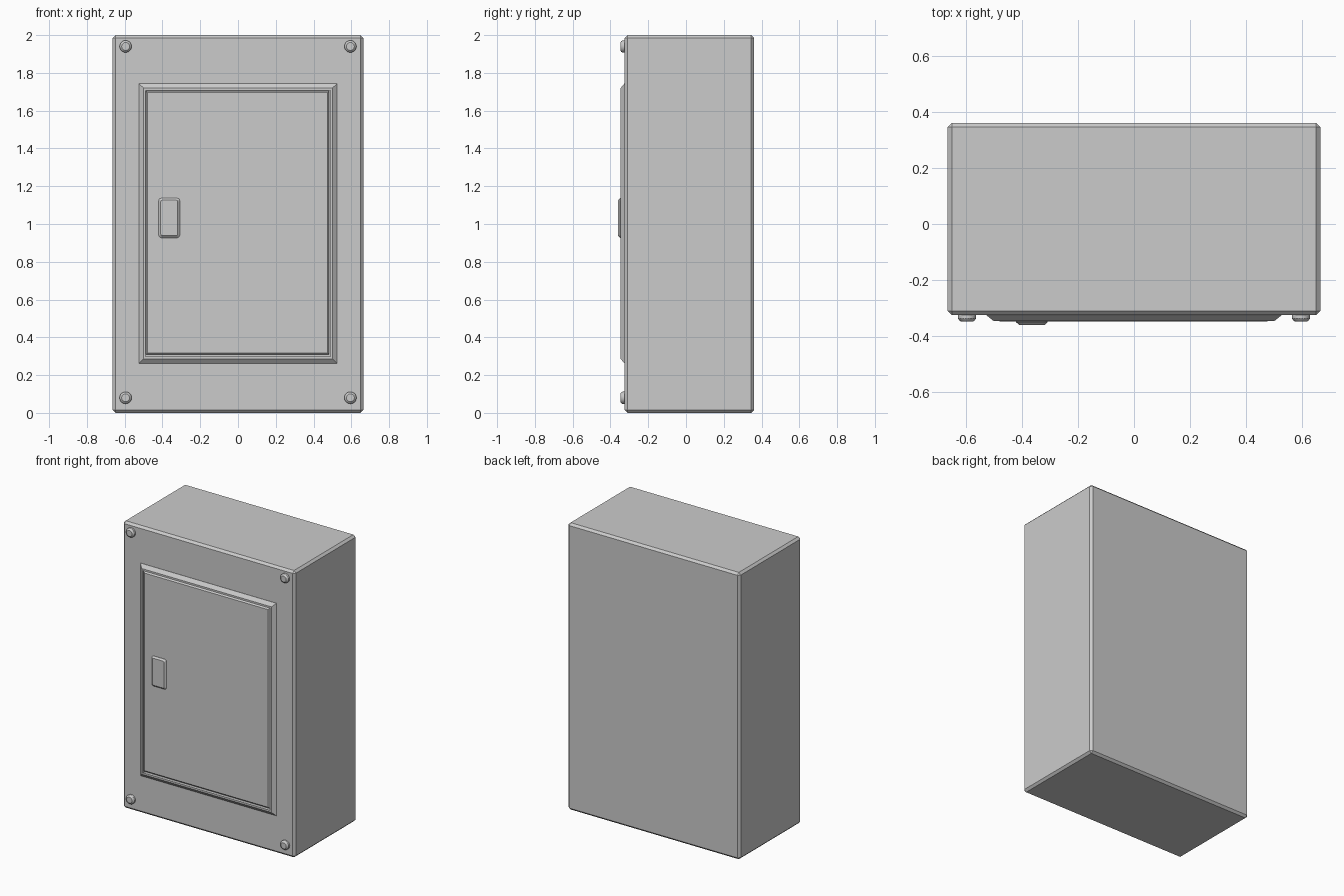
import bpy, bmesh, math

if "Cube" in bpy.data.objects:
    bpy.data.objects.remove(bpy.data.objects["Cube"])

FRONT = -0.325   # front face of the cabinet body


def finish(bm, name):
    bmesh.ops.recalc_face_normals(bm, faces=bm.faces)
    me = bpy.data.meshes.new(name)
    bm.to_mesh(me)
    bm.free()
    ob = bpy.data.objects.new(name, me)
    bpy.context.collection.objects.link(ob)
    return ob


def box(name, x, y, z, bevel, segments=1):
    bm = bmesh.new()
    bmesh.ops.create_cube(bm, size=1)
    for v in bm.verts:
        for i, (lo, hi) in enumerate((x, y, z)):
            v.co[i] = lo if v.co[i] < 0 else hi
    ob = finish(bm, name)
    m = ob.modifiers.new("bevel", "BEVEL")
    m.width = bevel
    m.segments = segments
    return ob


def rounded_rect(hx, hz, r, steps):
    if r == 0:
        return [(hx, hz), (-hx, hz), (-hx, -hz), (hx, -hz)]
    pts = []
    for k, (sx, sz) in enumerate(((1, 1), (-1, 1), (-1, -1), (1, -1))):
        for i in range(steps + 1):
            a = math.pi / 2 * (k + i / steps)
            pts.append((sx * (hx - r) + r * math.cos(a), sz * (hz - r) + r * math.sin(a)))
    return pts


def loft(name, center, rings, steps=3, cap=True):
    """Skin a stack of rounded rectangles (half x, half z, radius, y) facing the front."""
    bm = bmesh.new()
    loops = [[bm.verts.new((center[0] + x, y, center[1] + z))
              for x, z in rounded_rect(hx, hz, r, steps)] for hx, hz, r, y in rings]
    pairs = list(zip(loops, loops[1:]))
    if not cap:
        pairs.append((loops[-1], loops[0]))
    for a, b in pairs:
        n = len(a)
        for i in range(n):
            bm.faces.new((a[i], a[(i + 1) % n], b[(i + 1) % n], b[i]))
    if cap:
        bm.faces.new(loops[0])
        bm.faces.new(loops[-1])
    return finish(bm, name)


def screw(name, x, z, sides=20):
    bm = bmesh.new()
    rings = []
    for r, y in ((0.032, FRONT + 0.004), (0.032, -0.337), (0.028, -0.343), (0.021, -0.348)):
        rings.append([bm.verts.new((x + r * math.cos(2 * math.pi * i / sides), y,
                                    z + r * math.sin(2 * math.pi * i / sides)))
                      for i in range(sides)])
    for a, b in zip(rings, rings[1:]):
        for i in range(sides):
            j = (i + 1) % sides
            bm.faces.new((a[i], a[j], b[j], b[i]))
    bm.faces.new(rings[0])
    bm.faces.new(rings[-1])
    ob = finish(bm, name)
    ob.data.shade_smooth()
    ob.data.set_sharp_from_angle(angle=math.radians(25))
    return ob


# Cabinet body
box("cabinet_body", (-0.664, 0.664), (FRONT, 0.36), (0, 2), 0.015)

# Raised door frame with sloped outer edge
loft("door_frame", (0, 1.003), [
    (0.525, 0.741, 0, FRONT + 0.003), (0.525, 0.741, 0, FRONT - 0.001),
    (0.500, 0.717, 0, -0.346), (0.489, 0.705, 0, -0.346),
    (0.489, 0.705, 0, FRONT + 0.003)], cap=False)

# Door leaf with chamfered front edge
loft("door", (-0.002, 1.006), [
    (0.485, 0.698, 0, FRONT + 0.003), (0.485, 0.698, 0, -0.339),
    (0.476, 0.689, 0, -0.348)])

# Latch plate on the door
loft("latch", (-0.364, 1.032), [
    (0.056, 0.105, 0.014, -0.340), (0.056, 0.105, 0.014, -0.350),
    (0.045, 0.094, 0.008, -0.360)])

# Corner screws
for side, x in (("left", -0.595), ("right", 0.595)):
    for level, z in (("bottom", 0.08), ("top", 1.94)):
        screw(f"screw_{level}_{side}", x, z)
